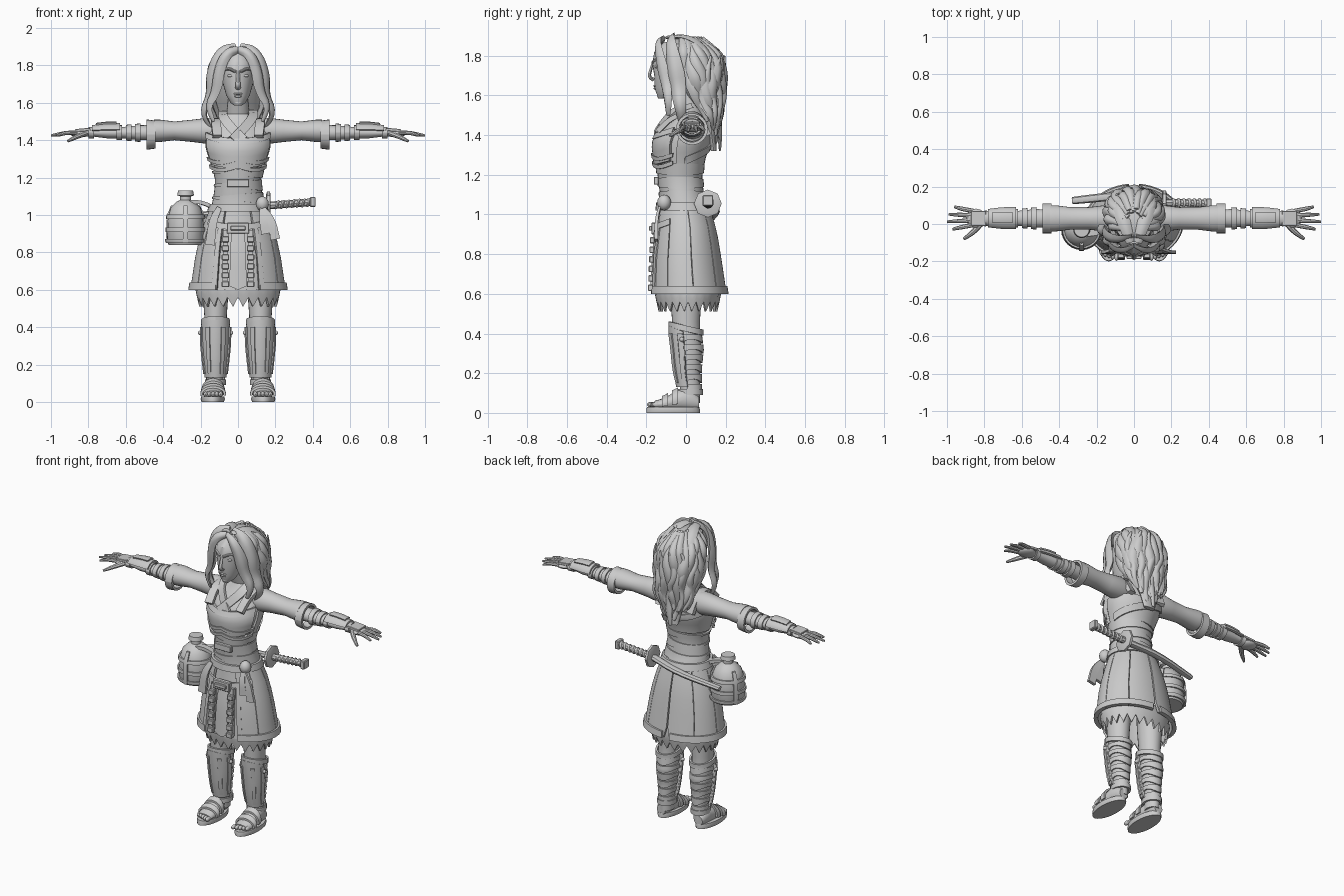
import bpy
import bmesh
from math import sin, cos, pi, radians
from mathutils import Vector, Matrix

default_cube = bpy.data.objects.get("Cube")
if default_cube:
    bpy.data.objects.remove(default_cube)

grey = bpy.data.materials.new("plain_grey")
grey.use_nodes = True
grey.diffuse_color = (.6, .6, .6, 1)
grey.node_tree.nodes["Principled BSDF"].inputs["Base Color"].default_value = grey.diffuse_color

AXES = {"z": (0, 1, 2), "x": (2, 1, 0), "y": (0, 2, 1)}
UP, FRONT = Vector((0, 0, 1)), Vector((0, -1, 0))
LENS = [(-1, 0), (-.5, .8), (0, 1), (.5, .8), (1, 0), (0, -.6)]
FLAT = [(-1, -1), (-1, 1), (1, 1), (1, -1)]
ROUND = [(cos(k * pi / 4), sin(k * pi / 4)) for k in range(8)]


def finish(name, bm, mirrored=False):
    bmesh.ops.recalc_face_normals(bm, faces=bm.faces[:])
    mesh = bpy.data.meshes.new(name)
    bm.to_mesh(mesh)
    bm.free()
    mesh.materials.append(grey)
    mesh.shade_smooth()
    mesh.set_sharp_from_angle(angle=radians(35))
    obj = bpy.data.objects.new(name, mesh)
    bpy.context.collection.objects.link(obj)
    if mirrored:
        obj.modifiers.new("mirror", "MIRROR")
    return obj


def loft(name, rings, mirrored=False):
    """Skin a row of closed rings and cap both ends."""
    bm = bmesh.new()
    loops = [[bm.verts.new(point) for point in ring] for ring in rings]
    for a, b in zip(loops, loops[1:]):
        for k in range(len(a)):
            j = (k + 1) % len(a)
            bm.faces.new((a[k], a[j], b[j], b[k]))
    bm.faces.new(loops[0])
    bm.faces.new(loops[-1])
    return finish(name, bm, mirrored)


def surface(form, angle, level, out=0.0):
    """Point on an elliptical form; a form is (axis, centre, rows of level, depth, radii)."""
    axis, centre, rows = form
    row = rows[-1]
    for low, high in zip(rows, rows[1:]):
        if level <= high[0]:
            mix = max(0, (level - low[0]) / (high[0] - low[0]))
            row = [p + (q - p) * mix for p, q in zip(low, high)]
            break
    a = radians(angle)
    local = (centre + (row[2] + out) * sin(a), row[1] - (row[3] + out) * cos(a), level)
    return Vector([local[i] for i in AXES[axis]])


def solid(name, form, sides=24, mirrored=False):
    return loft(name, [[surface(form, 360 * k / sides, row[0]) for k in range(sides)]
                       for row in form[2]], mirrored)


def plate(name, form, start, end, low, high, out=.0, thick=.012, cols=16, steps=5, mirrored=False):
    """Curved slab that hugs a form between two angles and two edges."""
    rings = []
    for c in range(cols + 1):
        s = c / cols
        lo = low(s) if callable(low) else low
        hi = high(s) if callable(high) else high
        levels = [lo + (hi - lo) * j / steps for j in range(steps + 1)]
        angle = start + (end - start) * s
        rings.append([surface(form, angle, v, out + thick) for v in levels] +
                     [surface(form, angle, v, out) for v in reversed(levels)])
    return loft(name, rings, mirrored)


def strand(name, points, width, thick, section=LENS, facing=None, taper=(1, 1, 1), mirrored=False):
    """Sweep a section along a softened path, facing outward."""
    points = [Vector(p) for p in points]
    for _ in range(2 if len(points) > 2 else 0):
        soft = [points[0]]
        for a, b in zip(points, points[1:]):
            soft += [a.lerp(b, .25), a.lerp(b, .75)]
        points = soft + [points[-1]]
    rings, last = [], len(points) - 1
    for i, p in enumerate(points):
        along = (points[min(i + 1, last)] - points[max(i - 1, 0)]).normalized()
        out = facing or Vector((p.x, p.y - .01, 0))
        side = along.cross(out).normalized()
        up = side.cross(along).normalized()
        t = 2 * i / last
        size = taper[0] + (taper[1] - taper[0]) * t if t < 1 else taper[1] + (taper[2] - taper[1]) * (t - 1)
        rings.append([p + side * u * width * size + up * v * thick * size for u, v in section])
    return loft(name, rings, mirrored)


def lump(name, place, size, box=False, tilt=0, mirrored=False):
    """Ellipsoid or bevelled block with the given half sizes."""
    bm = bmesh.new()
    matrix = Matrix.Translation(place) @ Matrix.Rotation(radians(tilt), 4, "Y") @ Matrix.Diagonal((*size, 1))
    if box:
        bmesh.ops.create_cube(bm, size=2, matrix=matrix)
        bmesh.ops.bevel(bm, geom=bm.edges[:], offset=min(size) * .3, segments=1, affect="EDGES")
    else:
        bmesh.ops.create_uvsphere(bm, u_segments=14, v_segments=8, radius=1, matrix=matrix)
    return finish(name, bm, mirrored)


# Main body forms
SHIRT = ("z", 0, [(1, 0, .14, .12), (1.1, -.02, .12, .1), (1.18, -.03, .11, .1), (1.27, -.03, .13, .11),
                  (1.36, -.02, .16, .13), (1.44, 0, .16, .11), (1.5, .02, .13, .07),
                  (1.54, .02, .06, .05), (1.66, -.02, .05, .05)])
SKIRT = ("z", 0, [(.5, .01, .22, .16), (.6, .01, .24, .18), (.8, 0, .21, .16),
                  (.92, 0, .18, .14), (1.02, -.01, .14, .12), (1.1, -.02, .12, .1)])
LEG = ("z", .12, [(.05, .02, .04, .05), (.14, .02, .04, .05), (.22, .01, .05, .06), (.32, .01, .06, .07),
                  (.4, 0, .06, .07), (.46, 0, .06, .07), (.6, 0, .07, .08), (.85, 0, .08, .09)])
SLEEVE = ("x", 1.45, [(.08, .02, .06, .06), (.16, .03, .07, .07), (.24, .03, .06, .06),
                      (.34, .03, .05, .06), (.42, .03, .06, .07), (.45, .03, .06, .07)])
CUFF = ("x", 1.43, [(.41, .03, .06, .07), (.48, .03, .07, .07)])
FOREARM = ("x", 1.44, [(.4, .03, .04, .04), (.52, .03, .04, .05), (.62, .03, .03, .04),
                       (.7, .03, .03, .04), (.78, .03, .02, .03), (.84, .03, .02, .04)])
solid("shirt_and_neck", SHIRT, 32)
solid("legs", LEG, mirrored=True)
solid("sleeves", SLEEVE, mirrored=True)
solid("forearms", FOREARM, mirrored=True)

# Chest armour with trims, shoulder straps and crossed collar
plate("chest_armour", SHIRT, -66, 66, lambda s: 1.27 - .02 * sin(s * pi), lambda s: 1.43 - .03 * sin(s * pi), thick=.025)
plate("chest_top_trim", SHIRT, -64, 64, lambda s: 1.41 - .03 * sin(s * pi), lambda s: 1.44 - .03 * sin(s * pi), .02)
for level in (1.25, 1.29):
    plate("chest_lower_trim", SHIRT, -74, 74, lambda s: level - .02 * abs(sin(s * pi * 2)),
          lambda s: level + .02 - .02 * abs(sin(s * pi * 2)), .02)
plate("back_armour", SHIRT, 80, 280, 1.25, 1.4, thick=.015)
plate("back_strap", SHIRT, 100, 260, lambda s: 1.25 + .15 * s, lambda s: 1.29 + .15 * s, .012)
strand("shoulder_straps", [(.11, -.14, 1.42), (.12, -.06, 1.5), (.12, .06, 1.51), (.11, .11, 1.4)],
       .025, .012, FLAT, UP, mirrored=True)
for side in (-1, 1):
    strand("crossed_collar", [(.08 * side, .03, 1.55), (.08 * side, -.06, 1.52), (.02 * side, -.12, 1.45),
                              (-.03 * side, -.15, 1.4)], .025, .01 + .003 * side, FLAT, FRONT)

# Wrapped waist sash, belts and buckles
for i in range(6):
    level = 1.04 + .034 * i
    wave = .012 * (-1) ** i
    plate("waist_wrap", SHIRT, 0, 360, lambda s: level + wave * sin(s * pi * 2),
          lambda s: level + .036 - wave * sin(s * pi * 2), .003, .008 + .006 * (i % 2), cols=32, steps=2)
plate("upper_belt", SKIRT, 0, 360, 1.02, 1.06, .01, .015, cols=32)
plate("lower_belt", SKIRT, -60, 60, lambda s: .95 - .03 * sin(s * pi), lambda s: .98 - .03 * sin(s * pi), .012)
lump("sash_buckle", (0, -.15, 1.17), (.06, .012, .02), True)
lump("belt_buckle", (0, -.16, .93), (.06, .015, .03), True)
lump("buckle_bar", (0, -.175, .93), (.04, .012, .012), True)
lump("sash_knot", (.13, -.11, 1.06), (.035, .035, .04))
for x, z in ((.2, .87), (.15, .9), (-.15, .84)):
    knot = .13 if x > 0 else -.1
    strand("sash_tail", [(knot, -.13, 1.04), (x * .9, -.15, .97), (x, -.15, z)], .022, .008, FLAT, FRONT, (.5, 1, 1.2))

# Skirt panels, trims and jagged petticoat
plate("petticoat", SKIRT, 0, 360, lambda s: .51 if round(s * 48) % 2 else .56, .66, -.025, cols=48)
plate("skirt_front_cloth", SKIRT, -36, 36, .6, 1.02, -.02)
for start, end in ((27, 58), (59, 98), (99, 138), (139, 179)):
    plate("skirt_panels", SKIRT, start, end, lambda s: .67 if end == 179 and s > .9 else .6, 1.03, thick=.015,
          cols=10, mirrored=True)
plate("skirt_hem_trim", SKIRT, 27, 174, .6, .64, .014, cols=24, mirrored=True)
plate("skirt_edge_trim", SKIRT, 26, 33, .6, .95, .014, .008, cols=3, mirrored=True)
plate("front_flap", SKIRT, -11, 11, lambda s: .6 + .04 * abs(s - .5), .9, -.005)
strand("front_straps", [(.065, -.15, .92), (.07, -.17, .62)], .014, .012, FLAT, FRONT, mirrored=True)
for i in range(6):
    lump("strap_links", (.067, -.17 - .002 * i, .87 - .048 * i), (.02, .012, .016), True, mirrored=True)

# Shin guards and leg wraps
plate("shin_guards", LEG, -80, 80, .13, lambda s: .41 + .03 * sin(s * pi), .004, .015, mirrored=True)
for angle in (-70, -30, 30, 70):
    plate("shin_ribs", LEG, angle - 8, angle + 8, .15, .4, .018, .008, cols=3, mirrored=True)
plate("shin_cuffs", LEG, 0, 360, lambda s: .41 + .02 * cos(s * pi * 2), lambda s: .44 + .02 * cos(s * pi * 2), .006, mirrored=True)
for i in range(6):
    level = .11 + .05 * i
    plate("calf_wraps", LEG, 75, 285, lambda s: level + .01 * sin(s * 9), lambda s: level + .035, .002, .008, mirrored=True)
for angle in (-75, 75):
    lump("shin_studs", surface(LEG, angle, .37, .025), (.012, .012, .012), mirrored=True)

# Feet and sandals
SOLE = ("z", .135, [(0, -.065, .06, .135), (.015, -.065, .065, .135), (.03, -.065, .062, .132)])
FOOT = ("y", .133, [(-.16, .04, .05, .02), (-.11, .045, .055, .03), (-.05, .06, .05, .05),
                    (0, .07, .045, .06), (.04, .06, .04, .05), (.065, .05, .03, .03)])
solid("sandal_soles", SOLE, mirrored=True)
solid("feet", FOOT, 16, True)
for i in range(5):
    lump("toes", (.093 + .02 * i, -.175 + .007 * i, .042), (.012, .022, .014), mirrored=True)
for level in (-.12, -.07):
    plate("sandal_straps", FOOT, 75, 285, level, level + .03, .002, mirrored=True)
plate("ankle_straps", LEG, 0, 360, .09, .12, .004, mirrored=True)

# Cuffs, bracers and hands
plate("sleeve_cuffs", CUFF, 0, 360, .44, .49, -.005, .015, cols=24, mirrored=True)
for level in (.52, .57, .62, .77):
    plate("arm_wraps", FOREARM, 0, 360, level, level + .03, .002, .008, cols=20, mirrored=True)
plate("bracers", FOREARM, 20, 170, .63, .78, .006, .015, mirrored=True)
plate("bracer_ridges", FOREARM, 70, 120, .65, .76, .018, mirrored=True)
lump("palms", (.845, .03, 1.435), (.055, .052, .02), mirrored=True)
lump("hand_guards", (.83, .03, 1.455), (.04, .04, .008), True, 5, True)
for i, reach in enumerate((.97, 1, .99, .96)):
    y = -.005 + .025 * i
    strand("fingers", [(.86, y, 1.44), (.92, y * 1.3 - .01, 1.44), (reach, y * 1.6 - .02, 1.425)],
           .012, .011, ROUND, UP, (1, 1, .5), True)
strand("thumbs", [(.82, 0, 1.435), (.86, -.045, 1.42), (.91, -.08, 1.395)], .014, .013, ROUND, UP, (1.2, 1, .5), True)

# Head and face
HEAD = ("z", 0, [(1.585, -.12, .02, .02), (1.6, -.1, .04, .045), (1.64, -.08, .063, .08), (1.7, -.06, .08, .1),
                 (1.76, -.05, .09, .12), (1.82, -.04, .09, .12), (1.87, -.03, .06, .08)])
solid("head", HEAD, 28)
strand("nose", [(0, -.165, 1.77), (0, -.175, 1.73), (0, -.185, 1.695), (0, -.16, 1.68)], .015, .012, LENS, FRONT, (.5, .8, 1.1))
strand("brows", [(.012, -.168, 1.765), (.05, -.152, 1.785), (.075, -.118, 1.77)], .008, .008, LENS, FRONT, (1, 1, .4), True)
lump("eyes", (.037, -.147, 1.745), (.021, .012, .009), mirrored=True)
lump("upper_lip", (0, -.156, 1.648), (.025, .009, .006))
lump("lower_lip", (0, -.153, 1.635), (.02, .01, .007))
lump("chin", (0, -.132, 1.602), (.022, .015, .016))

# Hair mass, radiating locks and face-framing locks
HAIR = ("z", 0, [(1.32, .14, .04, .015), (1.4, .13, .06, .02), (1.5, .12, .11, .04), (1.6, .08, .12, .08),
                 (1.7, .06, .13, .12), (1.8, .04, .13, .13), (1.86, .01, .1, .11), (1.885, 0, .04, .06)])
solid("hair_mass", HAIR)
for i in range(17):
    angle = 68 + 14 * i
    away = abs(angle - 180) / 112
    bottom = 1.32 + .15 * away + .04 * (i % 2)
    path = [surface(HAIR, angle + 6 * sin(k * 1.8 + i), 1.89 - (1.89 - bottom) * k / 7,
                    .01 + .012 * sin(k * 1.7 + i * 2)) for k in range(8)]
    strand("hair_lock", path, .036, .022, taper=(.4, 1.1, .25))
for i in range(6):
    angle = 115 + 26 * i
    path = [surface(HAIR, angle + 9 * cos(k * 2 + i), 1.8 - .075 * k, .022 + .01 * sin(k * 2 + i)) for k in range(6)]
    strand("outer_curl", path, .026, .018, taper=(.2, 1, .2))
strand("front_locks", [(0, -.11, 1.885), (.06, -.14, 1.865), (.1, -.125, 1.78), (.115, -.1, 1.66), (.16, -.09, 1.58),
                       (.13, -.09, 1.5)], .035, .025, taper=(.5, 1.1, .3), mirrored=True)
strand("side_locks", [(.01, -.06, 1.895), (.1, -.08, 1.87), (.14, -.06, 1.76), (.14, -.04, 1.64), (.19, -.03, 1.55),
                      (.14, -.02, 1.46)], .045, .028, taper=(.5, 1.1, .3), mirrored=True)
strand("crown_locks", [(.02, -.1, 1.89), (.05, 0, 1.895), (.08, .08, 1.85), (.09, .14, 1.77)],
       .04, .018, facing=UP, taper=(.5, 1, .6), mirrored=True)

# Sheathed sword across the back of the belt
strand("scabbard", [(.15, .115, 1.05), (-.05, .155, 1.02), (-.33, .125, .98)], .024, .018, ROUND, UP, (1, 1, .8))
strand("sword_grip", [(.15, .115, 1.05), (.41, .11, 1.07)], .02, .02, ROUND, UP)
GUARD = ("x", 1.055, [(.15, .11, .055, .055), (.155, .11, .07, .07), (.17, .11, .07, .07), (.175, .11, .055, .055)])
solid("sword_guard", GUARD, 8)
for i in range(7):
    lump("grip_wrap", (.21 + .028 * i, .113, 1.055 + .002 * i), (.011, .026, .026), tilt=20)
lump("grip_cap", (.4, .11, 1.07), (.015, .027, .027), True)

# Water bottle on the right hip
BOTTLE = ("z", -.28, [(.84, -.03, .09, .09), (.86, -.03, .1, .1), (.99, -.03, .095, .095), (1.04, -.03, .08, .08),
                      (1.07, -.03, .05, .05), (1.08, -.03, .03, .03), (1.1, -.03, .03, .03),
                      (1.105, -.03, .045, .045), (1.13, -.03, .04, .04)])
solid("bottle", BOTTLE)
for level in (.85, .91, .98):
    plate("bottle_band", BOTTLE, 0, 360, level, level + .022, .001, .009, cols=24, steps=2)
for angle in (0, 120, 240):
    plate("bottle_strap", BOTTLE, angle - 7, angle + 7, .85, 1.05, .003, cols=3)
strand("bottle_hanger", [(-.26, -.05, 1.07), (-.2, -.04, 1.07), (-.13, -.03, 1.04)], .02, .01, FLAT, UP)
